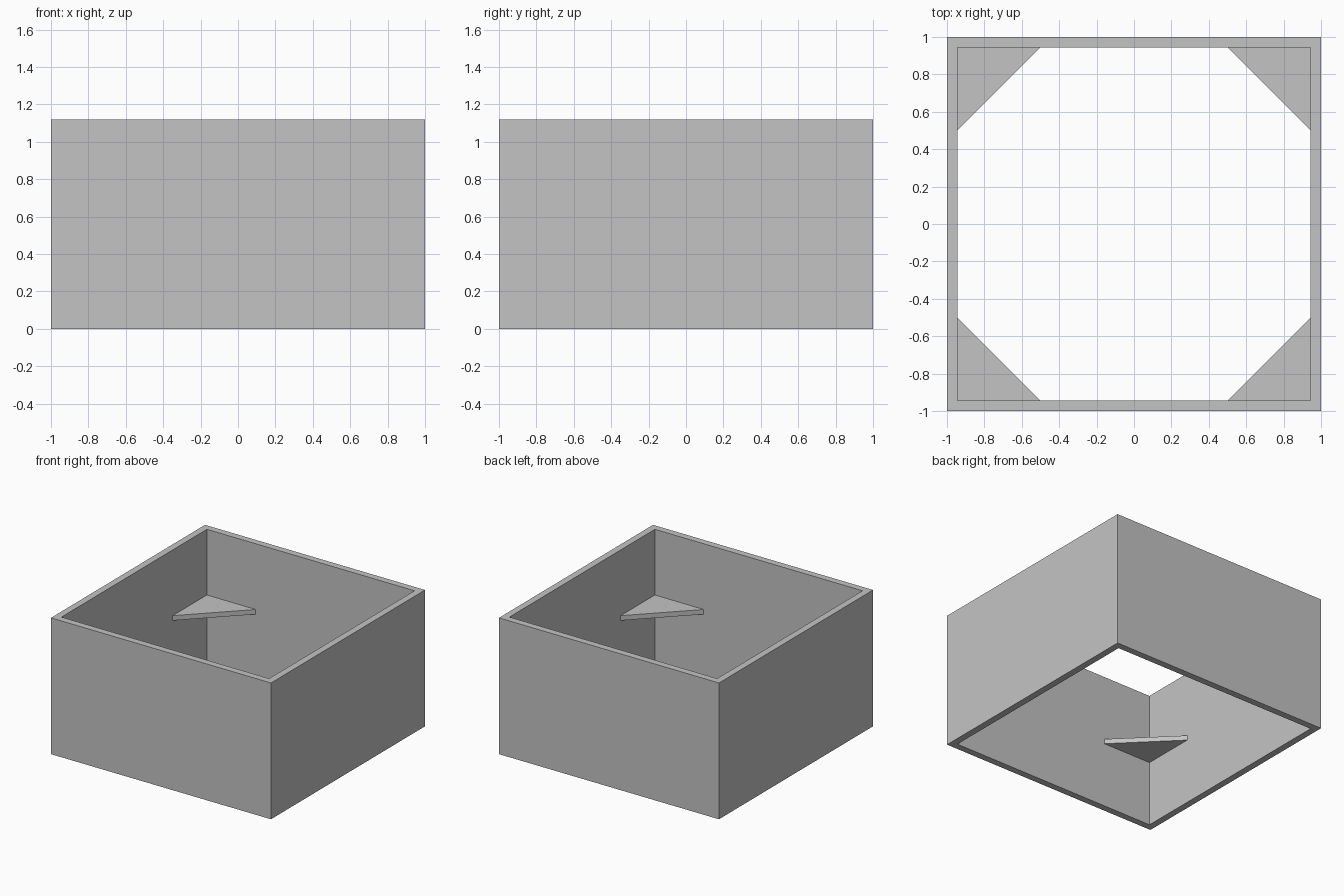
import bpy
import bmesh

HEIGHT = 1.12
OUTER = 1.0
INNER = 0.944
BRACE_LEG = 0.444
BRACE_BOTTOM, BRACE_TOP = 0.54, 0.58

if "Cube" in bpy.data.objects:
    bpy.data.objects.remove(bpy.data.objects["Cube"], do_unlink=True)

# Single plain grey
grey = bpy.data.materials.new("plain_grey")
grey.use_nodes = True
colour = (0.55, 0.55, 0.55, 1)
grey.diffuse_color = colour
grey.node_tree.nodes["Principled BSDF"].inputs["Base Color"].default_value = colour


def finish(name, bm):
    bmesh.ops.recalc_face_normals(bm, faces=bm.faces)
    mesh = bpy.data.meshes.new(name)
    bm.to_mesh(mesh)
    bm.free()
    mesh.materials.append(grey)
    obj = bpy.data.objects.new(name, mesh)
    bpy.context.collection.objects.link(obj)
    return obj


def square(bm, half, z):
    corners = [(-1, -1), (1, -1), (1, 1), (-1, 1)]
    return [bm.verts.new((x * half, y * half, z)) for x, y in corners]


# Square sleeve, open at top and bottom: four loops joined in a ring
bm = bmesh.new()
loops = [square(bm, OUTER, 0), square(bm, OUTER, HEIGHT),
         square(bm, INNER, HEIGHT), square(bm, INNER, 0)]
for a, b in zip(loops, loops[1:] + loops[:1]):
    for i in range(4):
        j = (i + 1) % 4
        bm.faces.new((a[i], a[j], b[j], b[i]))
finish("square_sleeve", bm)


# Triangular braces halfway up the inside corners
def corner_brace(name, sx, sy):
    bm = bmesh.new()
    near = INNER - BRACE_LEG
    outline = [(INNER, INNER), (near, INNER), (INNER, near)]
    base = bm.faces.new([bm.verts.new((sx * x, sy * y, BRACE_BOTTOM))
                         for x, y in outline])
    top = bmesh.ops.extrude_face_region(bm, geom=[base], use_keep_orig=True)
    verts = [v for v in top["geom"] if isinstance(v, bmesh.types.BMVert)]
    bmesh.ops.translate(bm, verts=verts, vec=(0, 0, BRACE_TOP - BRACE_BOTTOM))
    finish(name, bm)


for sx, side in ((1, "left"), (-1, "right")):
    for sy, end in ((-1, "front"), (1, "back")):
        corner_brace(f"{end}_{side}_brace", sx, sy)
